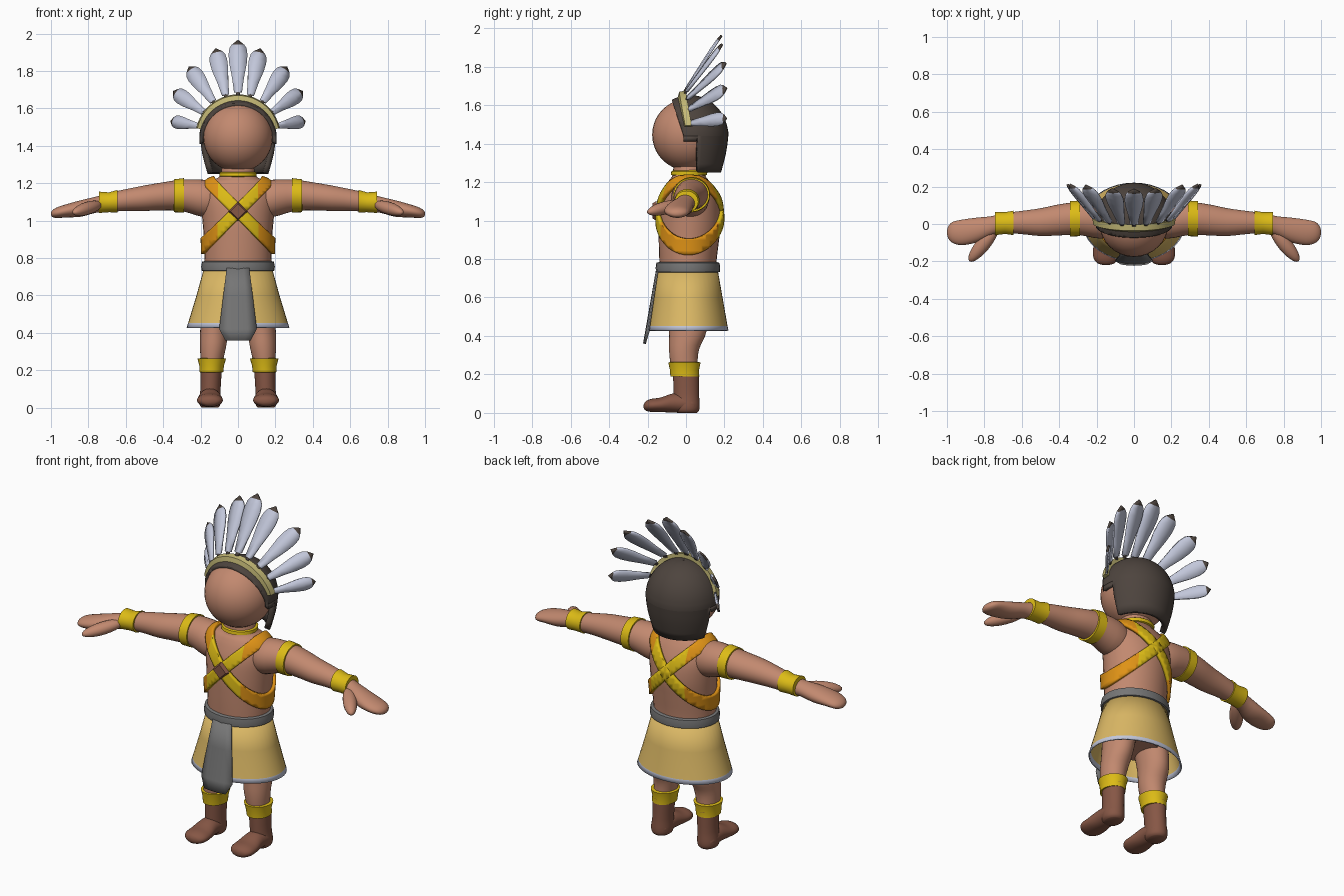
import bpy, bmesh, math
from mathutils import Vector

if "Cube" in bpy.data.objects:
    bpy.data.objects.remove(bpy.data.objects["Cube"])

def mat(name, r, g, b):
    m = bpy.data.materials.new(name)
    m.diffuse_color = (r, g, b, 1)
    m.use_nodes = True
    m.node_tree.nodes["Principled BSDF"].inputs["Base Color"].default_value = m.diffuse_color
    return m

SKIN = mat("skin", .54, .25, .16)
BOOT = mat("boot brown", .24, .095, .06)
YELLOW = mat("yellow", .72, .50, .008)
ORANGE = mat("orange", .74, .29, .008)
CLOTH = mat("sand cloth", .71, .48, .13)
PALE = mat("pale blue", .54, .57, .70)
GREY = mat("grey", .18, .18, .18)
DARK = mat("dark brown", .075, .058, .048)
BAND = mat("pale straw", .55, .48, .18)

def finish(bm, name, mats, rule=None, mirror=False, thick=0, offset=-1, angle=40):
    """Turn a bmesh into a smooth object with colour rule and modifiers."""
    if rule:
        for f in bm.faces:
            f.material_index = rule(f.calc_center_median())
    me = bpy.data.meshes.new(name)
    bm.to_mesh(me)
    bm.free()
    ob = bpy.data.objects.new(name, me)
    bpy.context.collection.objects.link(ob)
    for m in mats:
        me.materials.append(m)
    bpy.ops.object.select_all(action='DESELECT')
    ob.select_set(True)
    bpy.context.view_layer.objects.active = ob
    bpy.ops.object.shade_smooth_by_angle(angle=math.radians(angle))
    if thick:
        s = ob.modifiers.new("thickness", 'SOLIDIFY')
        s.thickness, s.offset = thick, offset
    if mirror:
        ob.modifiers.new("mirror", 'MIRROR').use_mirror_merge = False
    return ob

def refine(secs, n):
    """Catmull-Rom interpolation between cross-sections."""
    out = []
    for i in range(len(secs) - 1):
        p = [secs[max(0, min(len(secs) - 1, i + k))] for k in (-1, 0, 1, 2)]
        for j in range(n):
            t = j / n
            out.append([.5 * (2*b + (c-a)*t + (2*a-5*b+4*c-d)*t*t + (3*b-a-3*c+d)*t**3)
                        for a, b, c, d in zip(*p)])
    return out + [secs[-1]]

def loft(axis, secs, n=1, caps=True, seg=32):
    """Elliptic rings along an axis; section = (position, centre a, centre b, radius a, radius b)."""
    bm = bmesh.new()
    rings = []
    for t, a, b, ra, rb in refine(secs, n):
        ring = []
        for i in range(seg):
            w = 2 * math.pi * i / seg
            p, q = a + ra * math.cos(w), b + rb * math.sin(w)
            ring.append(bm.verts.new({'X': (t, p, q), 'Y': (p, t, q), 'Z': (p, q, t)}[axis]))
        rings.append(ring)
    for r, s in zip(rings, rings[1:]):
        for i in range(seg):
            bm.faces.new((r[i], r[(i+1) % seg], s[(i+1) % seg], s[i]))
    if caps:
        bm.faces.new(rings[0])
        bm.faces.new(rings[-1])
    bmesh.ops.recalc_face_normals(bm, faces=bm.faces)
    return bm

def cut(bm, co, no, **kw):
    bmesh.ops.bisect_plane(bm, geom=bm.verts[:] + bm.edges[:] + bm.faces[:],
                           plane_co=co, plane_no=no, **kw)

# torso and neck
TORSO = [(.5, 0, .01, .15, .11), (.62, 0, .01, .17, .14), (.78, 0, .01, .178, .148),
         (.9, 0, .015, .182, .157), (1.0, 0, .02, .19, .162), (1.1, 0, .02, .198, .152),
         (1.17, 0, .017, .188, .125), (1.21, 0, .015, .155, .102), (1.235, 0, .015, .1, .085),
         (1.29, 0, .015, .085, .08)]
finish(loft('Z', TORSO, 4), "torso", [SKIN])

# crossed chest straps: slanted slices of the torso surface
bm = loft('Z', TORSO, 4, caps=False, seg=48)
no = Vector((1.03, 0, 1)).normalized()
mid = Vector((0, 0, 1.05))
cut(bm, mid + no * .031, no, clear_outer=True)
cut(bm, mid - no * .031, no, clear_inner=True)
for x in (-.1, .1):
    cut(bm, (x, 0, 1), (1, 0, 0))
finish(bm, "chest_straps", [ORANGE, YELLOW], lambda c: int(abs(c.x) < .1),
       mirror=True, thick=.018, offset=1)

# diamond at the strap crossing
bm = bmesh.new()
bmesh.ops.create_cone(bm, cap_ends=True, segments=4, radius1=.052, radius2=.04, depth=.02)
for v in bm.verts:
    v.co = (v.co.x, -.163 - v.co.z, v.co.y + 1.05)
bmesh.ops.recalc_face_normals(bm, faces=bm.faces)
finish(bm, "chest_diamond", [BOOT], angle=20)

# necklace
finish(loft('Z', [(1.232, 0, .015, .085, .08), (1.238, 0, .015, .1, .094), (1.256, 0, .018, .1, .094),
                  (1.264, 0, .02, .085, .08)]), "necklace", [YELLOW])

# arms with mitten hands and thumbs
finish(loft('X', [(.1, .02, 1.11, .08, .08), (.18, .022, 1.118, .1, .1), (.3, .03, 1.135, .088, .084),
                  (.4, .022, 1.13, .083, .075), (.5, .01, 1.12, .074, .068), (.6, .008, 1.11, .062, .058),
                  (.7, .005, 1.096, .052, .05), (.76, -.01, 1.085, .052, .043), (.84, -.032, 1.065, .066, .044),
                  (.92, -.045, 1.052, .068, .035), (.97, -.045, 1.042, .056, .028),
                  (.993, -.045, 1.037, .032, .017), (1.0, -.045, 1.036, .006, .005)], 3),
       "arms", [SKIN], mirror=True)
bm = bmesh.new()
bmesh.ops.create_uvsphere(bm, u_segments=20, v_segments=12, radius=1)
rot = Vector((.62, -.76, -.2)).to_track_quat('Z', 'Y')
for v in bm.verts:
    v.co = rot @ Vector((v.co.x * .038, v.co.y * .034, v.co.z * .12)) + Vector((.806, -.108, 1.066))
finish(bm, "thumbs", [SKIN], mirror=True)

# arm and wrist bands
finish(loft('X', [(.288, .03, 1.135, .08, .08), (.29, .03, 1.135, .095, .092), (.342, .028, 1.133, .095, .088),
                  (.344, .028, 1.133, .08, .078)]), "upper_arm_bands", [YELLOW], mirror=True)
finish(loft('X', [(.643, .006, 1.104, .05, .05), (.645, .006, 1.104, .065, .06), (.69, .005, 1.098, .058, .053),
                  (.742, .002, 1.098, .062, .057), (.744, .002, 1.098, .05, .045)]),
       "wrist_bands", [YELLOW], mirror=True)

# legs, anklets, boots
finish(loft('Z', [(.17, .145, 0, .055, .063), (.25, .14, -.01, .06, .07), (.33, .133, -.01, .07, .078),
                  (.43, .125, .01, .076, .098), (.6, .1, .01, .085, .11)], 4), "legs", [SKIN], mirror=True)
finish(loft('Z', [(.188, .143, -.006, .05, .06), (.19, .143, -.006, .064, .075), (.225, .141, -.008, .066, .076),
                  (.262, .14, -.008, .076, .084), (.266, .14, -.008, .055, .065)]),
       "anklets", [YELLOW], mirror=True)
finish(loft('Z', [(.22, .143, 0, .058, .068), (.1, .147, .002, .054, .066), (.04, .15, .005, .058, .066),
                  (.012, .15, .005, .054, .062), (0, .15, .005, .042, .05)], 3), "boot_shafts", [BOOT], mirror=True)
finish(loft('Y', [(.06, .15, .035, .03, .025), (.03, .15, .045, .054, .045), (-.06, .15, .052, .058, .05),
                  (-.13, .15, .042, .068, .038), (-.18, .15, .039, .067, .034), (-.21, .15, .036, .045, .024),
                  (-.22, .15, .035, .01, .008)], 3), "boot_feet", [BOOT], mirror=True)

# skirt with hem, belt, front cloth
finish(loft('Z', [(.76, 0, .01, .178, .152), (.6, 0, .01, .222, .18), (.452, 0, .01, .267, .206),
                  (.428, 0, .01, .275, .211)], caps=False, seg=40), "skirt", [CLOTH, PALE],
       lambda c: int(c.z < .452), thick=.008)
finish(loft('Z', [(.726, 0, .01, .17, .14), (.733, 0, .01, .195, .166), (.755, 0, .01, .197, .168),
                  (.78, 0, .01, .192, .164), (.787, 0, .01, .17, .14)]), "belt", [GREY])
bm = bmesh.new()
rows = []
for z, w in ((.745, .06), (.6, .078), (.42, .1), (.36, .068)):
    rows.append([bm.verts.new((w * k, -.152 - (.745 - z) * .175 + 1.4 * (w * k) ** 2, z))
                 for k in (-1, -.5, 0, .5, 1)])
for r, s in zip(rows, rows[1:]):
    for i in range(4):
        bm.faces.new((r[i], s[i], s[i+1], r[i+1]))
finish(bm, "front_cloth", [GREY], thick=.008, offset=0)

# head
bm = bmesh.new()
bmesh.ops.create_uvsphere(bm, u_segments=32, v_segments=20, radius=.186)
bmesh.ops.translate(bm, verts=bm.verts, vec=(0, .01, 1.446))
finish(bm, "head", [SKIN])

# hair: helmet shape with the face opening cut away
bm = loft('Z', [(1.25, 0, .02, .168, .162), (1.35, 0, .02, .195, .188), (1.44, 0, .02, .207, .2)]
          + [(1.44 + .212 * math.sin(a), 0, .02, .207 * math.cos(a), .2 * math.cos(a))
             for a in [math.pi / 2 * k / 10 * .995 for k in range(1, 11)]], 2, caps=False, seg=40)
cut(bm, (0, -.01, 1.43), (0, 1, .325))
cut(bm, (0, 0, 1.44), (0, 0, 1))
cut(bm, (0, .06, 0), (0, 1, 0))
drop = []
for f in bm.faces:
    c = f.calc_center_median()
    if c.y < -.01 + (1.43 - c.z) * .325 or (c.z < 1.44 and c.y < .06):
        drop.append(f)
bmesh.ops.delete(bm, geom=drop, context='FACES')
finish(bm, "hair", [DARK], thick=.03)

# headband arc over the hair
def arc(a, r, dy=0):
    return Vector((r * math.sin(a), -.02 + .04 * (1 - math.cos(a)) + dy, 1.447 + r * math.cos(a)))

bm = bmesh.new()
rings = []
for i in range(33):
    a = math.radians(-78 + 156 * i / 32)
    rings.append([bm.verts.new(arc(a, r, dy)) for r, dy in
                  ((.195, -.022), (.222, -.016), (.228, .018), (.195, .018))])
for r, s in zip(rings, rings[1:]):
    for i in range(4):
        bm.faces.new((r[i], r[(i+1) % 4], s[(i+1) % 4], s[i]))
bm.faces.new(rings[0])
bm.faces.new(rings[-1])
bmesh.ops.recalc_face_normals(bm, faces=bm.faces)
finish(bm, "headband", [BAND])

# feathers: fan of nine ridged blades with dark tips and quills
BLADE = [(0, .2), (.11, .22), (.112, .42), (.35, .62), (.6, .92), (.75, 1), (.86, .9), (.92, .65), (1, .02)]

def feather(name, deg, tip, mirror):
    bm = bmesh.new()
    a = math.radians(deg)
    base, tip = arc(a, .205), Vector(tip)
    d = tip - base
    width = d.length * .135
    side = Vector((math.cos(a), 0, -math.sin(a)))
    side = (side - d * side.dot(d) / d.length_squared).normalized()
    ridge = side.cross(d).normalized() * .006
    rows = []
    for t, w in BLADE:
        p = base + d * t
        rows.append([bm.verts.new(p - side * w * width), bm.verts.new(p + ridge * w),
                     bm.verts.new(p + side * w * width)])
    for k, (r, s) in enumerate(zip(rows, rows[1:])):
        for i in (0, 1):
            f = bm.faces.new((r[i], r[i+1], s[i+1], s[i]))
            f.material_index = 1 if k in (0, len(BLADE) - 2) else 0
    finish(bm, name, [PALE, DARK], mirror=mirror, thick=.012, offset=0, angle=20)

feather("centre_feather", 0, (0, .185, 1.962), False)
for i, (deg, tip) in enumerate([(17, (.118, .188, 1.917)), (35, (.26, .208, 1.82)),
                                (54, (.342, .212, 1.69)), (74, (.356, .212, 1.532))]):
    feather("side_feathers_%d" % (i + 1), deg, tip, True)
